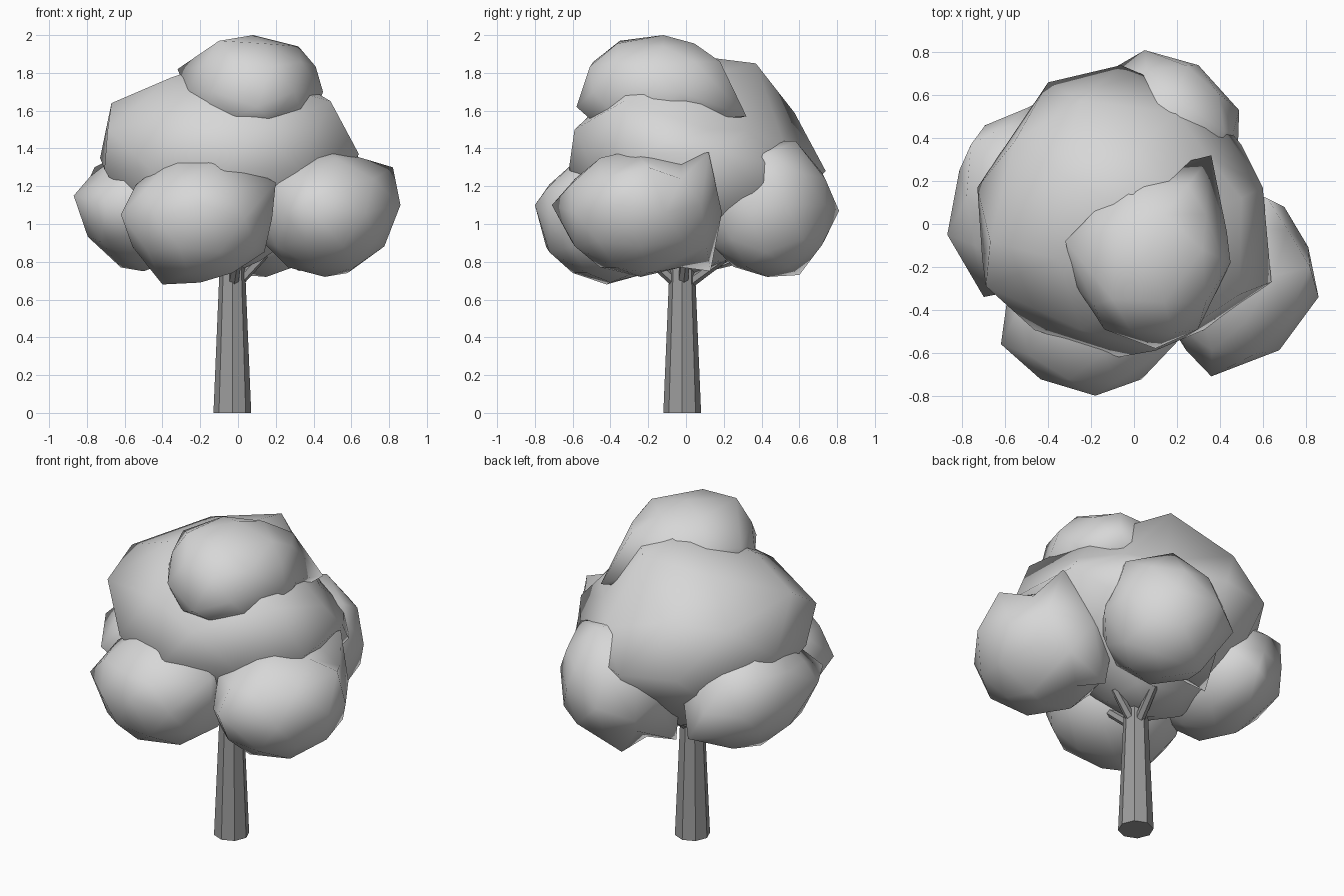
import bpy
from mathutils import Vector

cube = bpy.data.objects.get("Cube")
if cube:
    bpy.data.objects.remove(cube, do_unlink=True)


def flat_colour(name, value):
    mat = bpy.data.materials.new(name)
    mat.use_nodes = True
    colour = (value, value, value, 1)
    mat.diffuse_color = colour
    mat.node_tree.nodes["Principled BSDF"].inputs["Base Color"].default_value = colour
    return mat


leaf_grey = flat_colour("leaf light grey", 0.68)
bark_grey = flat_colour("bark dark grey", 0.33)


def leaf_clump(name, centre, radii, corners, undercut=0):
    """Coarse smooth ball whose nearest vertices are pulled out to the given corners."""
    bpy.ops.mesh.primitive_ico_sphere_add(subdivisions=2, radius=1, location=(0, 0, 0))
    ob = bpy.context.object
    ob.name = name
    verts = ob.data.vertices
    for v in verts:
        narrow = 1 + undercut * min(v.co.z, 0)
        k = Vector((v.co.x * narrow, v.co.y * narrow, v.co.z))
        v.co = Vector(c + r * a for c, r, a in zip(centre, radii, k))
    free = set(range(len(verts)))
    for corner in corners:
        target = Vector(corner)
        i = min(free, key=lambda n: (verts[n].co - target).length)
        verts[i].co = target
        free.discard(i)
    ob.data.materials.append(leaf_grey)
    bpy.ops.object.shade_smooth()


def tapered_limb(name, start, end, r1, r2, sides):
    """Flat-sided cone frustum between two points."""
    a, b = Vector(start), Vector(end)
    bpy.ops.mesh.primitive_cone_add(vertices=sides, radius1=r1, radius2=r2,
                                    depth=(b - a).length, location=(a + b) / 2)
    ob = bpy.context.object
    ob.name = name
    ob.rotation_euler = (b - a).to_track_quat('Z', 'Y').to_euler()
    ob.data.materials.append(bark_grey)


# Trunk and the short branches that vanish into the leaves
tapered_limb("trunk", (-0.03, -0.02, 0), (-0.03, -0.02, 0.95), 0.1, 0.06, 8)
for name, tip in (("front_branch", (0.0, -0.22, 0.84)),
                  ("left_branch", (0.14, 0.0, 0.84)),
                  ("back_branch", (0.02, 0.2, 0.82))):
    tapered_limb(name, (-0.03, -0.02, 0.66), tip, 0.03, 0.025, 6)

# Main crown, tucked in underneath
leaf_clump("main_crown", (-0.07, 0.04, 1.29), (0.67, 0.66, 0.57),
           [(0.04, 0.37, 1.85), (-0.02, 0.05, 1.89), (-0.67, -0.08, 1.64),
            (-0.69, -0.29, 1.5), (0.49, -0.33, 1.65), (0.64, -0.27, 1.37),
            (0.6, 0.17, 1.38), (0.5, 0.12, 1.5), (0.34, 0.32, 1.5),
            (0.5, 0.37, 1.2), (0.2, 0.52, 1.42), (-0.06, 0.74, 1.28),
            (-0.4, 0.66, 1.3), (0.1, -0.59, 1.5), (-0.73, 0.17, 1.35)],
           undercut=0.4)

# Smaller clumps around and on top of the crown
leaf_clump("top_clump", (0.08, -0.16, 1.7), (0.37, 0.41, 0.3),
           [(0.36, 0.32, 1.57), (0.25, 0.18, 1.86), (-0.32, -0.08, 1.82),
            (0.1, -0.58, 1.62), (0.45, -0.18, 1.7), (0.08, -0.12, 2.0),
            (-0.1, -0.35, 1.97), (0.32, -0.12, 1.94)])
leaf_clump("front_clump", (-0.2, -0.4, 1.03), (0.4, 0.4, 0.34),
           [(-0.62, -0.56, 1.05), (0.2, -0.55, 1.22), (-0.4, -0.42, 0.68),
            (-0.33, -0.45, 1.37), (-0.18, -0.8, 1.1)])
leaf_clump("left_clump", (0.46, -0.24, 1.06), (0.37, 0.43, 0.34),
           [(0.86, -0.34, 1.1), (0.36, -0.71, 1.1), (0.82, -0.2, 1.3),
            (0.48, -0.25, 1.4), (0.58, -0.2, 0.74), (0.7, 0.08, 1.1),
            (0.62, 0.12, 1.38), (0.32, 0.13, 0.75)])
leaf_clump("back_clump", (0.15, 0.43, 1.08), (0.35, 0.36, 0.36),
           [(0.05, 0.81, 1.07), (0.3, 0.74, 1.1), (0.49, 0.53, 1.1),
            (0.2, 0.58, 1.44), (0.02, 0.6, 0.73), (-0.14, 0.7, 1.0),
            (-0.2, 0.38, 0.78), (0.42, 0.43, 1.37), (0.42, 0.42, 0.85)])
leaf_clump("right_clump", (-0.5, 0.12, 1.08), (0.33, 0.42, 0.33),
           [(-0.87, -0.05, 1.15), (-0.76, 0.37, 1.3), (-0.76, 0.36, 0.97),
            (-0.7, -0.34, 1.1), (-0.62, 0.15, 0.77), (-0.42, 0.58, 0.92),
            (-0.6, 0.14, 1.42)])
